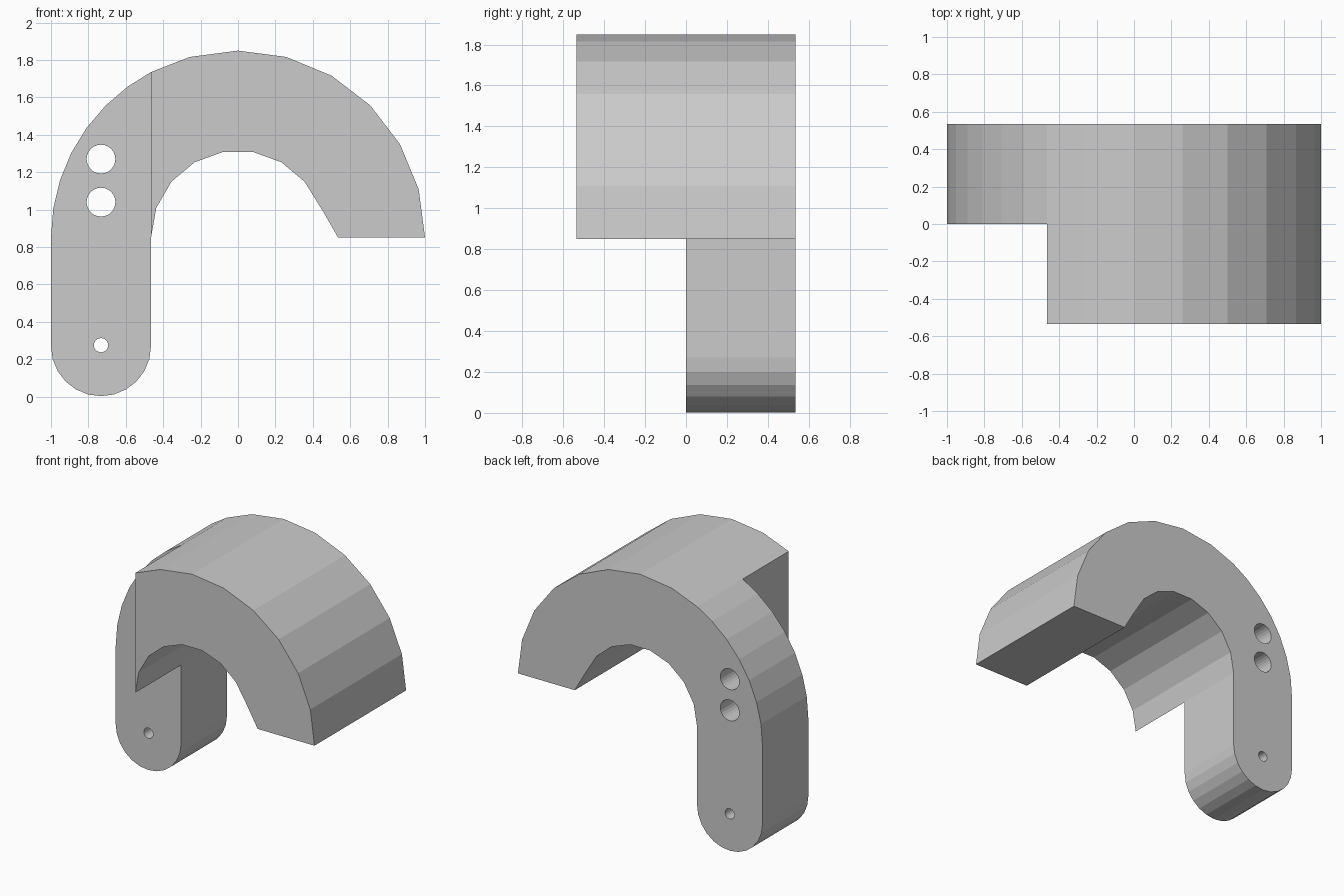
import bpy, bmesh
from math import sin, cos, radians

if "Cube" in bpy.data.objects:
    bpy.data.objects.remove(bpy.data.objects["Cube"])

D = 0.535       # half depth
EDGE = -0.465   # inner side of the leg


def arc(cx, cz, r, angles):
    return [(cx + r * cos(radians(a)), cz + r * sin(radians(a))) for a in angles]


def prism(name, profile, y0, y1):
    """Extrude an x/z profile along y."""
    bm = bmesh.new()
    face = bm.faces.new([bm.verts.new((x, y0, z)) for x, z in profile])
    ext = bmesh.ops.extrude_face_region(bm, geom=[face])
    verts = [v for v in ext["geom"] if isinstance(v, bmesh.types.BMVert)]
    bmesh.ops.translate(bm, verts=verts, vec=(0, y1 - y0, 0))
    bmesh.ops.recalc_face_normals(bm, faces=bm.faces[:])
    mesh = bpy.data.meshes.new(name)
    bm.to_mesh(mesh)
    bm.free()
    obj = bpy.data.objects.new(name, mesh)
    bpy.context.collection.objects.link(obj)
    return obj


def cut(target, cutter):
    cutter.hide_render = True
    cutter.hide_viewport = True
    mod = target.modifiers.new(cutter.name, 'BOOLEAN')
    mod.operation = 'DIFFERENCE'
    mod.solver = 'EXACT'
    mod.object = cutter


# Hook profile: outer arch, finer curve on the leg side, rounded foot, inner arch
profile = arc(0, 0.85, 1, range(0, 106, 15))
profile += arc(0, 0.85, 1, [117.7, 126, 135, 144, 153, 162, 171, 180])
profile += arc(-0.7325, 0.27, 0.2675, range(180, 346, 15))
profile += [(EDGE, 0.27), (EDGE, 0.85)]
profile += arc(0, 0.85, 0.465, range(160, 39, -20))
profile += [(0.455, 0.99), (0.535, 0.85)]
profile = [(x, max(z, 0.0)) for x, z in profile]
hook = prism("hook_body", profile, -D, D)

# Front half of the leg removed
cut(hook, prism("leg_step_cutter",
                [(-1.2, -0.2), (EDGE, -0.2), (EDGE, 2.1), (-1.2, 2.1)], -0.8, 0))

# Holes through the leg
for i, (z, r) in enumerate([(0.275, 0.038), (1.04, 0.077), (1.27, 0.077)]):
    cut(hook, prism(f"hole_cutter_{i}", arc(-0.7325, z, r, range(0, 360, 15)), -0.2, 0.8))
